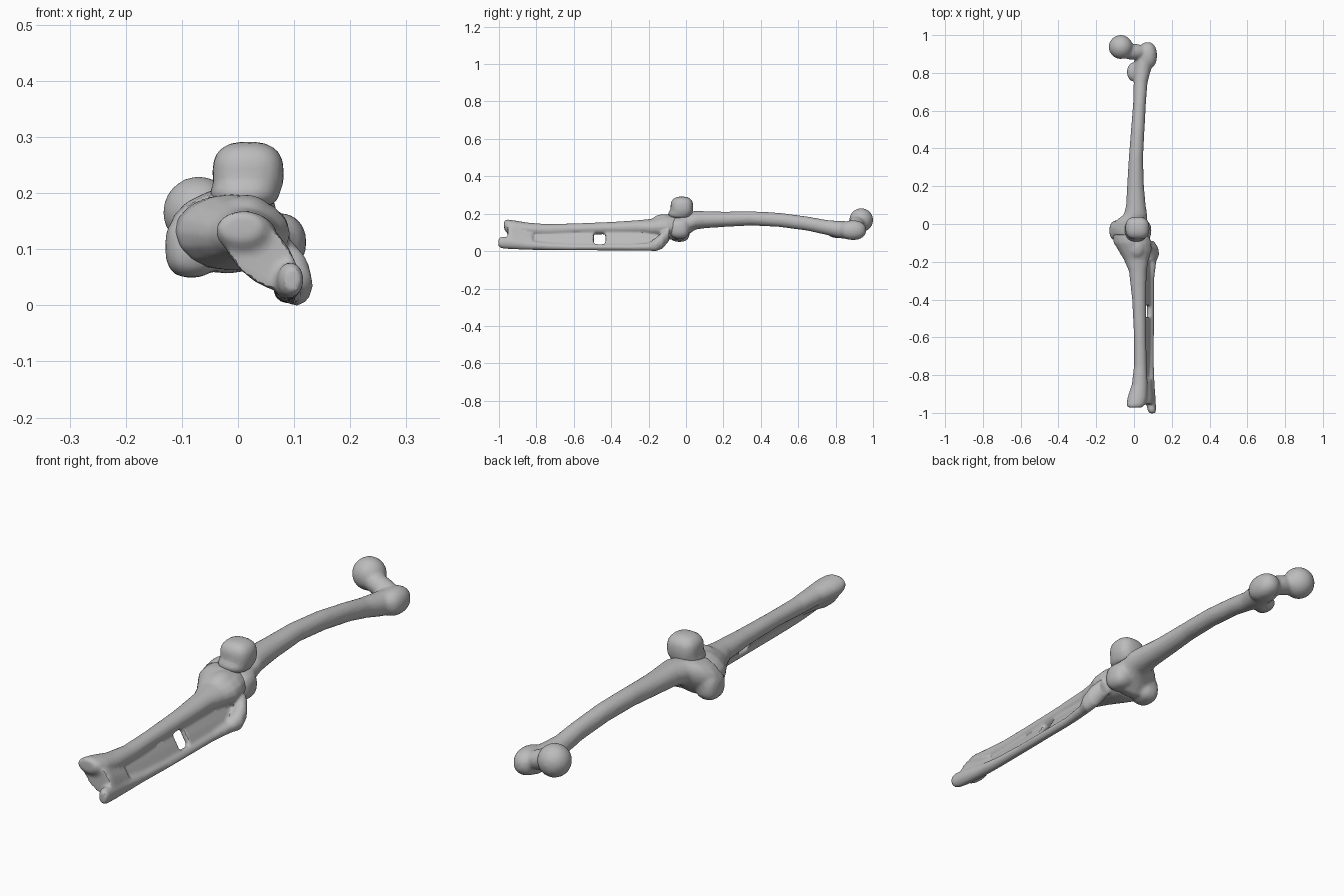
import bpy, bmesh, math
from mathutils import Matrix, Vector

if "Cube" in bpy.data.objects:
    bpy.data.objects.remove(bpy.data.objects["Cube"], do_unlink=True)

bone = bpy.data.materials.new("bone grey")
bone.use_nodes = True
bone.diffuse_color = (0.5, 0.5, 0.5, 1)
bsdf = bone.node_tree.nodes["Principled BSDF"]
bsdf.inputs["Base Color"].default_value = (0.5, 0.5, 0.5, 1)
bsdf.inputs["Roughness"].default_value = 0.7


def loft(bm, sections, sides=16):
    """Closed tube through ellipses (y, x, z, rx, rz, tilt) along the leg."""
    rings = []
    for y, x, z, rx, rz, *tilt in sections:
        t = tilt[0] if tilt else 0
        ring = []
        for i in range(sides):
            a = math.tau * i / sides
            u, v = rx * math.cos(a), rz * math.sin(a)
            ring.append(bm.verts.new((x + u * math.cos(t) - v * math.sin(t), y,
                                      z + u * math.sin(t) + v * math.cos(t))))
        rings.append(ring)
    for a, b in zip(rings, rings[1:]):
        for i in range(sides):
            j = (i + 1) % sides
            bm.faces.new((a[i], a[j], b[j], b[i]))
    bm.faces.new(rings[0])
    bm.faces.new(rings[-1])


def blob(bm, centre, radii, boxy=1.0, turn=0.0):
    """Ellipsoid, squarer as boxy falls below 1, turned about y."""
    verts = bmesh.ops.create_icosphere(bm, subdivisions=3, radius=1)["verts"]
    rot = Matrix.Rotation(turn, 3, 'Y')
    for v in verts:
        p = Vector([math.copysign(abs(c) ** boxy, c) * r for c, r in zip(v.co, radii)])
        v.co = rot @ p + Vector(centre)


def fuse(bm, name, voxel=0.008, keep=0.4):
    """Merge the overlapping pieces into one smooth bone surface."""
    bmesh.ops.recalc_face_normals(bm, faces=bm.faces)
    mesh = bpy.data.meshes.new(name)
    bm.to_mesh(mesh)
    bm.free()
    ob = bpy.data.objects.new(name, mesh)
    bpy.context.collection.objects.link(ob)
    bpy.ops.object.select_all(action='DESELECT')
    ob.select_set(True)
    bpy.context.view_layer.objects.active = ob
    m = ob.modifiers.new("merge", 'REMESH')
    m.mode, m.voxel_size = 'VOXEL', voxel
    m = ob.modifiers.new("soften", 'SMOOTH')
    m.factor, m.iterations = 0.5, 3
    m = ob.modifiers.new("reduce", 'DECIMATE')
    m.ratio = keep
    for n in [m.name for m in ob.modifiers]:
        bpy.ops.object.modifier_apply(modifier=n)
    ob.data.materials.clear()
    ob.data.materials.append(bone)
    bpy.ops.object.shade_smooth_by_angle(angle=math.radians(35))
    return ob


# Thigh bone: bowed shaft flaring into the knee end
bm = bmesh.new()
loft(bm, [(-0.06, -0.018, 0.13, 0.10, 0.07), (-0.02, -0.02, 0.13, 0.105, 0.075),
          (0.015, -0.015, 0.15, 0.085, 0.06), (0.05, 0.008, 0.165, 0.062, 0.05),
          (0.1, 0.01, 0.168, 0.052, 0.046), (0.2, 0.008, 0.17, 0.045, 0.041),
          (0.35, 0.01, 0.175, 0.038, 0.038), (0.5, 0.02, 0.167, 0.036, 0.038),
          (0.65, 0.03, 0.147, 0.034, 0.038), (0.75, 0.035, 0.127, 0.037, 0.04),
          (0.82, 0.045, 0.115, 0.046, 0.046), (0.9, 0.06, 0.11, 0.055, 0.05)])
# Rounded knuckles at the back of the knee
blob(bm, (-0.083, -0.035, 0.105), (0.047, 0.055, 0.056), 0.75)
blob(bm, (0.045, -0.035, 0.12), (0.047, 0.055, 0.055), 0.8)
# Hip ball, neck and outer bumps
blob(bm, (-0.07, 0.937, 0.166), (0.064, 0.064, 0.064))
blob(bm, (-0.005, 0.912, 0.143), (0.085, 0.042, 0.04), 1, 0.3)
blob(bm, (0.072, 0.892, 0.112), (0.05, 0.072, 0.053), 0.9)
blob(bm, (-0.005, 0.805, 0.1), (0.033, 0.05, 0.03))
fuse(bm, "thigh_bone")

# Lower leg: shin shaft
bm = bmesh.new()
loft(bm, [(-0.055, -0.018, 0.13, 0.098, 0.068), (-0.1, -0.008, 0.13, 0.1, 0.068),
          (-0.14, 0.005, 0.128, 0.088, 0.06), (-0.19, 0.012, 0.125, 0.065, 0.047),
          (-0.25, 0.02, 0.127, 0.047, 0.039), (-0.4, 0.027, 0.123, 0.037, 0.033),
          (-0.6, 0.032, 0.118, 0.032, 0.03), (-0.75, 0.034, 0.112, 0.034, 0.033),
          (-0.85, 0.03, 0.117, 0.042, 0.036), (-0.92, 0.017, 0.127, 0.052, 0.038),
          (-0.955, 0.01, 0.132, 0.05, 0.037), (-0.972, 0.004, 0.14, 0.038, 0.025)])
# Slanted ankle end joining both bones
loft(bm, [(-0.82, 0.05, 0.08, 0.06, 0.024, -0.8), (-0.89, 0.044, 0.09, 0.074, 0.036, -0.8),
          (-0.93, 0.038, 0.095, 0.085, 0.046, -0.8), (-0.953, 0.037, 0.096, 0.085, 0.046, -0.8)])
# Slim outer bone
loft(bm, [(-0.09, 0.075, 0.09, 0.03, 0.035), (-0.125, 0.095, 0.058, 0.033, 0.045),
          (-0.16, 0.104, 0.036, 0.03, 0.037), (-0.2, 0.096, 0.023, 0.022, 0.021),
          (-0.3, 0.088, 0.02, 0.018, 0.017), (-0.6, 0.086, 0.021, 0.019, 0.017),
          (-0.75, 0.084, 0.026, 0.021, 0.02), (-0.85, 0.086, 0.033, 0.023, 0.026),
          (-0.93, 0.089, 0.042, 0.026, 0.032), (-0.985, 0.094, 0.046, 0.023, 0.032),
          (-1.002, 0.097, 0.046, 0.015, 0.022)])
# Thin web between the two bones, with one gap
for a, b in ((-0.88, -0.492), (-0.432, -0.15)):
    loft(bm, [(a, 0.062, 0.066, 0.062, 0.012, -1.05), (b, 0.062, 0.066, 0.062, 0.012, -1.05)])
# Ridge below the kneecap
blob(bm, (0.015, -0.12, 0.165), (0.045, 0.06, 0.032))
fuse(bm, "shin_bones", 0.007)

# Kneecap
bm = bmesh.new()
blob(bm, (0.018, -0.022, 0.235), (0.064, 0.061, 0.057), 0.75)
blob(bm, (0.012, -0.03, 0.2), (0.062, 0.065, 0.03), 0.85)
fuse(bm, "kneecap")
